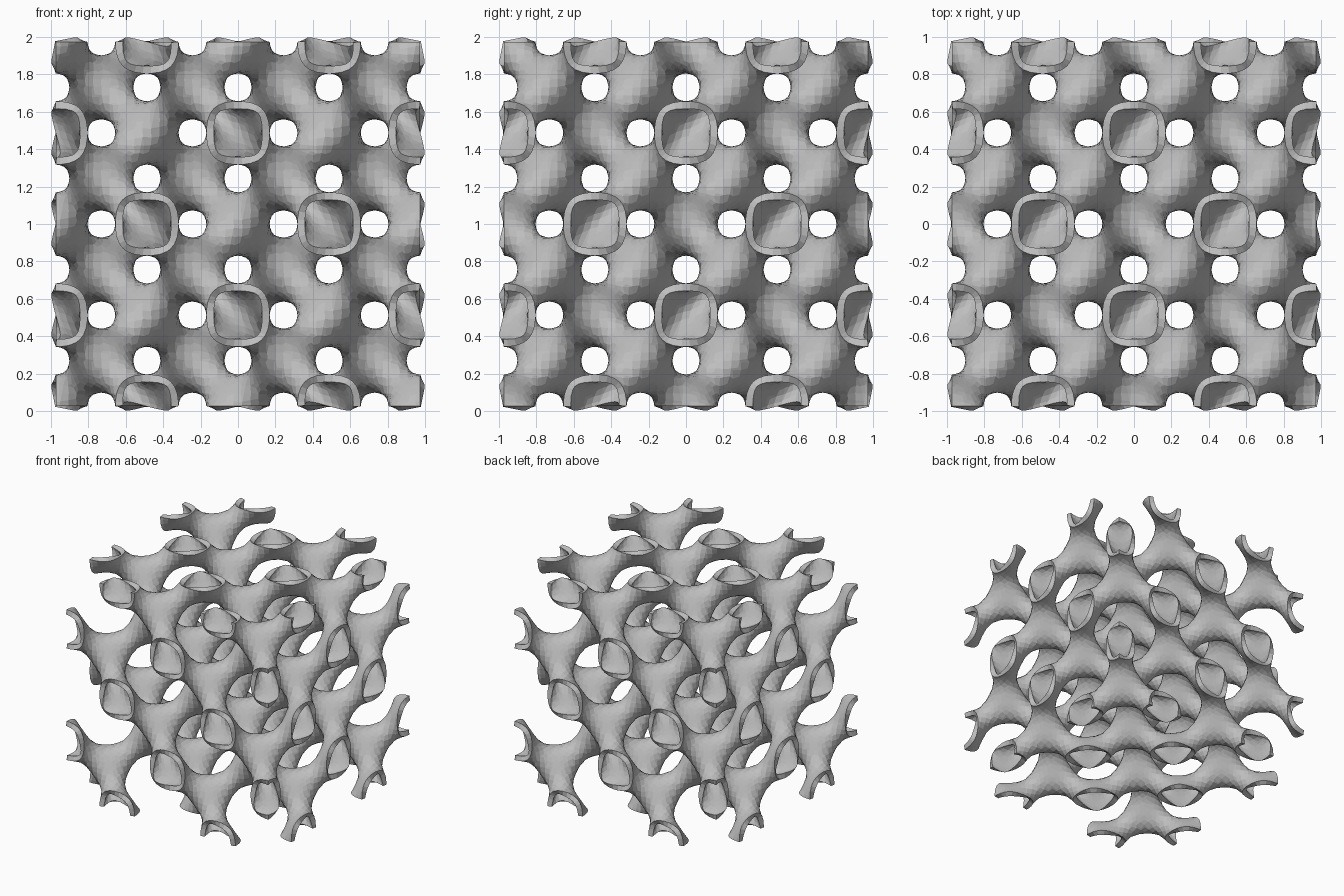
import bpy, bmesh
from math import sin, cos, pi
from mathutils import Vector
from itertools import product

old = bpy.data.objects.get("Cube")
if old:
    bpy.data.objects.remove(old, do_unlink=True)

CELL = 0.974      # edge of one repeating cell, also half the block
LEVEL = 0.45      # how fat the tubes are
WALL = 0.041      # wall thickness
N = 22            # grid steps per cell
H = CELL / N
W = 2 * pi / CELL


def field(p):
    x, y, z = p * W
    return sin(x) * sin(y) * sin(z) - cos(x) * cos(y) * cos(z)


def gradient(p):
    (sx, sy, sz), (cx, cy, cz) = [[f(v * W) for v in p] for f in (sin, cos)]
    return W * Vector((cx * sy * sz + sx * cy * cz,
                       sx * cy * sz + cx * sy * cz,
                       sx * sy * cz + cx * cy * sz))


def snap(p):
    # slide a point onto the tube surface
    for _ in range(5):
        g = gradient(p)
        p = p - g * ((field(p) - LEVEL) / max(g.length_squared, 1.0))
    return p


# Branching tube network, one quad for each grid edge that crosses the surface
span = range(-N - 1, N + 2)
inside = {q: field(Vector(q) * H) > LEVEL for q in product(span, repeat=3)}
bm = bmesh.new()
corners = {}


def corner(cell):
    if cell not in corners:
        middle = Vector([(c + 0.5) * H for c in cell])
        corners[cell] = bm.verts.new(snap(middle))
    return corners[cell]


for q, filled in inside.items():
    for i in range(3):
        j, k = (i + 1) % 3, (i + 2) % 3
        step = list(q)
        step[i] += 1
        if inside.get(tuple(step), filled) == filled:
            continue
        ring = []
        for dj, dk in ((-1, -1), (0, -1), (0, 0), (-1, 0)):
            cell = list(q)
            cell[j] += dj
            cell[k] += dk
            ring.append(corner(tuple(cell)))
        bm.faces.new(ring if filled else ring[::-1])

# Trim the network to a block, leaving open tube ends
for axis in range(3):
    for side in (-1, 1):
        normal = Vector((0, 0, 0))
        normal[axis] = side
        bmesh.ops.bisect_plane(bm, geom=bm.verts[:] + bm.edges[:] + bm.faces[:],
                               plane_co=normal * CELL, plane_no=normal,
                               clear_outer=True)
bmesh.ops.remove_doubles(bm, verts=bm.verts[:], dist=H * 0.05)
bmesh.ops.translate(bm, verts=bm.verts[:], vec=(0, 0, 1))

mesh = bpy.data.meshes.new("tube_lattice")
bm.to_mesh(mesh)
bm.free()
lattice = bpy.data.objects.new("tube_lattice", mesh)
bpy.context.collection.objects.link(lattice)

# Hollow wall, grown inward
wall = lattice.modifiers.new("wall", 'SOLIDIFY')
wall.thickness = WALL
wall.offset = -1

# Plain grey
grey = bpy.data.materials.new("light_grey")
grey.use_nodes = True
colour = (0.52, 0.52, 0.52, 1)
grey.diffuse_color = colour
grey.node_tree.nodes["Principled BSDF"].inputs["Base Color"].default_value = colour
mesh.materials.append(grey)
